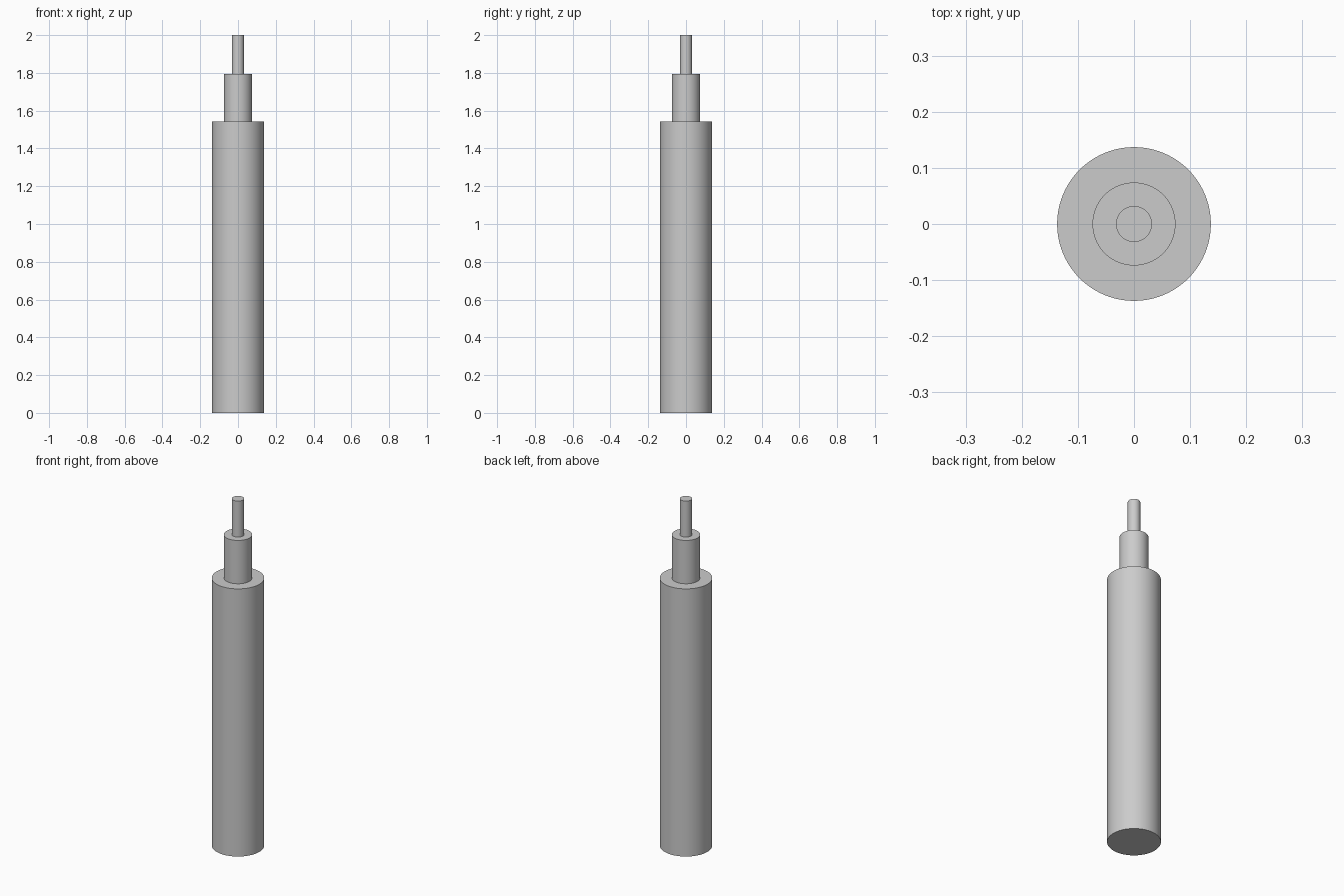
import bpy
import math

if "Cube" in bpy.data.objects:
    bpy.data.objects.remove(bpy.data.objects["Cube"])


def cylinder(name, radius, z0, z1):
    """Smooth-sided upright cylinder from z0 to z1."""
    bpy.ops.mesh.primitive_cylinder_add(
        vertices=96, radius=radius, depth=z1 - z0, location=(0, 0, (z0 + z1) / 2))
    obj = bpy.context.object
    obj.name = name
    bpy.ops.object.shade_smooth_by_angle(angle=math.radians(30))
    return obj


SINK = 0.02  # each thinner stage is seated slightly into the one below

# wide lower body
cylinder("main_body", 0.137, 0.0, 1.543)
# middle stage
cylinder("middle_stage", 0.074, 1.543 - SINK, 1.793)
# thin tip
cylinder("tip_rod", 0.032, 1.793 - SINK, 2.0)
